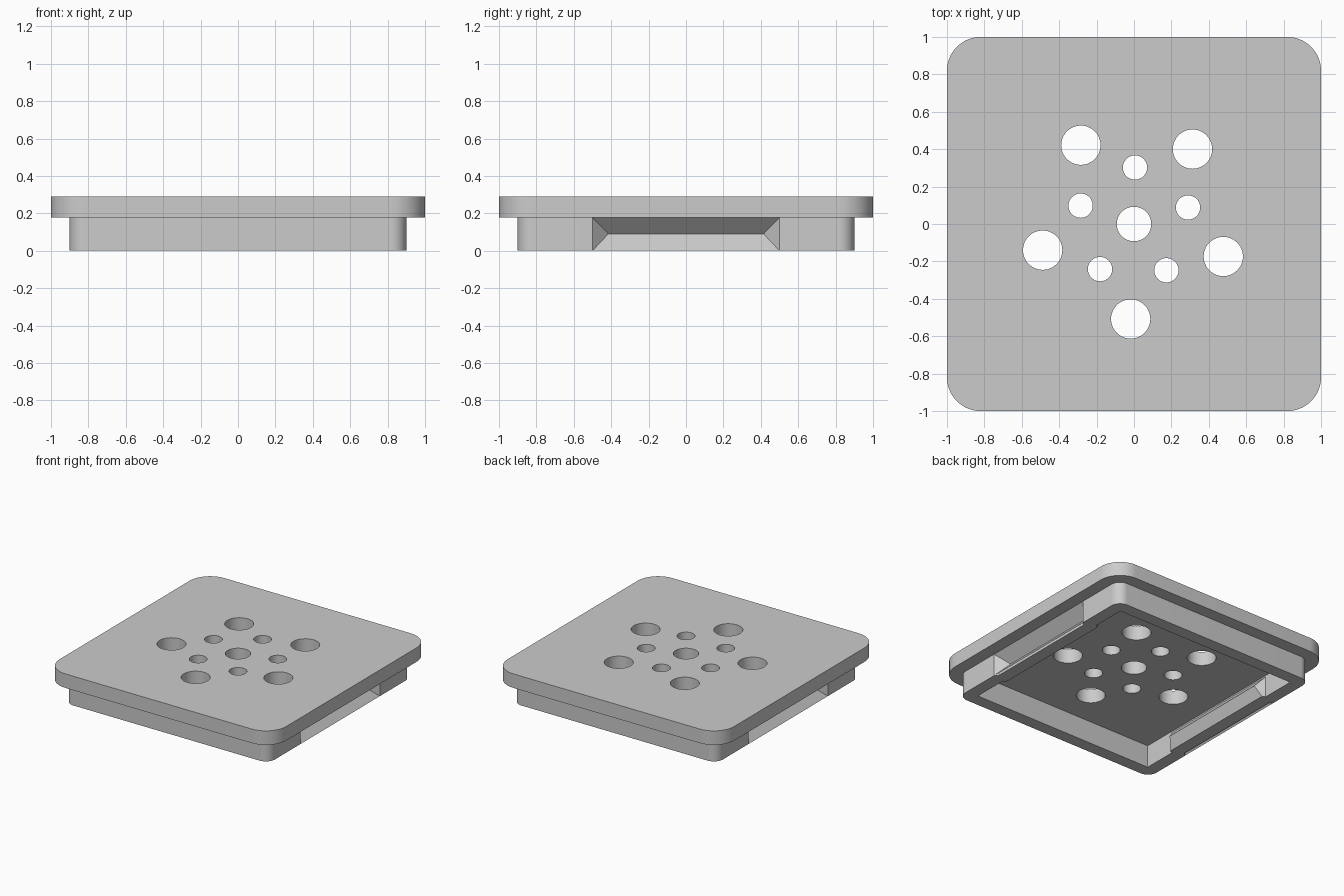
import bpy, bmesh, math
from mathutils import Vector

old = bpy.data.objects.get("Cube")
if old:
    bpy.data.objects.remove(old, do_unlink=True)

PLATE_Z, TOP_Z = 0.178, 0.29
WALL = 0.9          # outer half width of the skirt

grey = bpy.data.materials.new("light grey")
grey.use_nodes = True
grey.diffuse_color = (0.6, 0.6, 0.6, 1)
grey.node_tree.nodes["Principled BSDF"].inputs["Base Color"].default_value = (0.6, 0.6, 0.6, 1)


def make(name, bm):
    bmesh.ops.recalc_face_normals(bm, faces=bm.faces)
    mesh = bpy.data.meshes.new(name)
    bm.to_mesh(mesh)
    bm.free()
    mesh.materials.append(grey)
    obj = bpy.data.objects.new(name, mesh)
    bpy.context.collection.objects.link(obj)
    return obj


def prism(name, outline, z0, z1):
    bm = bmesh.new()
    face = bm.faces.new([bm.verts.new((x, y, z0)) for x, y in outline])
    top = bmesh.ops.extrude_face_region(bm, geom=[face])["geom"]
    verts = [v for v in top if isinstance(v, bmesh.types.BMVert)]
    bmesh.ops.translate(bm, vec=(0, 0, z1 - z0), verts=verts)
    return make(name, bm)


def arc(cx, cy, r, start, sweep, steps):
    return [(cx + r * math.cos(math.radians(start + sweep * i / steps)),
             cy + r * math.sin(math.radians(start + sweep * i / steps)))
            for i in range(steps + 1)]


def rounded_square(half, r):
    c = half - r
    corners = [(c, c), (-c, c), (-c, -c), (c, -c)]
    return [p for i, (x, y) in enumerate(corners) for p in arc(x, y, r, 90 * i, 90, 16)]


def wedge(name, side, section):
    """Convex solid from (depth into the wall, z, half length) points."""
    bm = bmesh.new()
    for depth, z, half in section:
        for y in (-half, half):
            bm.verts.new(Vector((side * (WALL - depth), y, z)))
    bmesh.ops.convex_hull(bm, input=bm.verts)
    bmesh.ops.dissolve_limit(bm, angle_limit=0.01, verts=bm.verts, edges=bm.edges)
    return make(name, bm)


def combine(target, other, operation):
    mod = target.modifiers.new("combine", 'BOOLEAN')
    mod.operation, mod.object, mod.solver = operation, other, 'EXACT'
    bpy.context.view_layer.objects.active = target
    bpy.ops.object.modifier_apply(modifier=mod.name)
    bpy.data.objects.remove(other, do_unlink=True)


# Top plate with a centre hole and two rings of five holes
plate = prism("top_plate", rounded_square(1.0, 0.18), PLATE_Z, TOP_Z)
holes = [(0, 0, 0.092)]
for ring, first, radius in ((0.508, 52, 0.105), (0.302, 17, 0.065)):
    for k in range(5):
        a = math.radians(first + 72 * k)
        holes.append((ring * math.cos(a), ring * math.sin(a), radius))
for x, y, r in holes:
    combine(plate, prism("hole_cutter", arc(x, y, r, 0, 360, 48)[:-1], 0, 0.5), 'DIFFERENCE')

# Hollow skirt under the plate
skirt = prism("skirt", rounded_square(WALL, 0.08), 0, PLATE_Z)
c = 0.8
combine(skirt, prism("cavity_cutter", [(c, c), (-c, c), (-c, -c), (c, -c)], -0.1, 0.4), 'DIFFERENCE')

# Finger grips: the wall bulges inward behind a V-shaped pocket
for side in (-1, 1):
    bulge = wedge("grip_bulge", side, [(0.09, 0, 0.53), (0.09, PLATE_Z, 0.53),
                                       (0.165, 0.09, 0.475), (0.125, 0, 0.515)])
    combine(skirt, bulge, 'UNION')
    pocket = wedge("grip_pocket", side, [(-0.02, 0, 0.5), (-0.02, PLATE_Z, 0.5), (0, 0, 0.5),
                                         (0, PLATE_Z, 0.5), (0.085, 0.09, 0.415)])
    combine(skirt, pocket, 'DIFFERENCE')
    lip = wedge("grip_lip", side, [(-0.02, -0.02, 0.5), (-0.02, 0.026, 0.5), (0, -0.02, 0.5),
                                   (0, 0.026, 0.5), (0.025, -0.02, 0.475), (0.025, 0.026, 0.475)])
    combine(skirt, lip, 'DIFFERENCE')

# Smooth the rounded corners and hole walls, keep edges sharp
for obj in (plate, skirt):
    bpy.ops.object.select_all(action='DESELECT')
    obj.select_set(True)
    bpy.context.view_layer.objects.active = obj
    bpy.ops.object.shade_smooth_by_angle(angle=math.radians(25))
